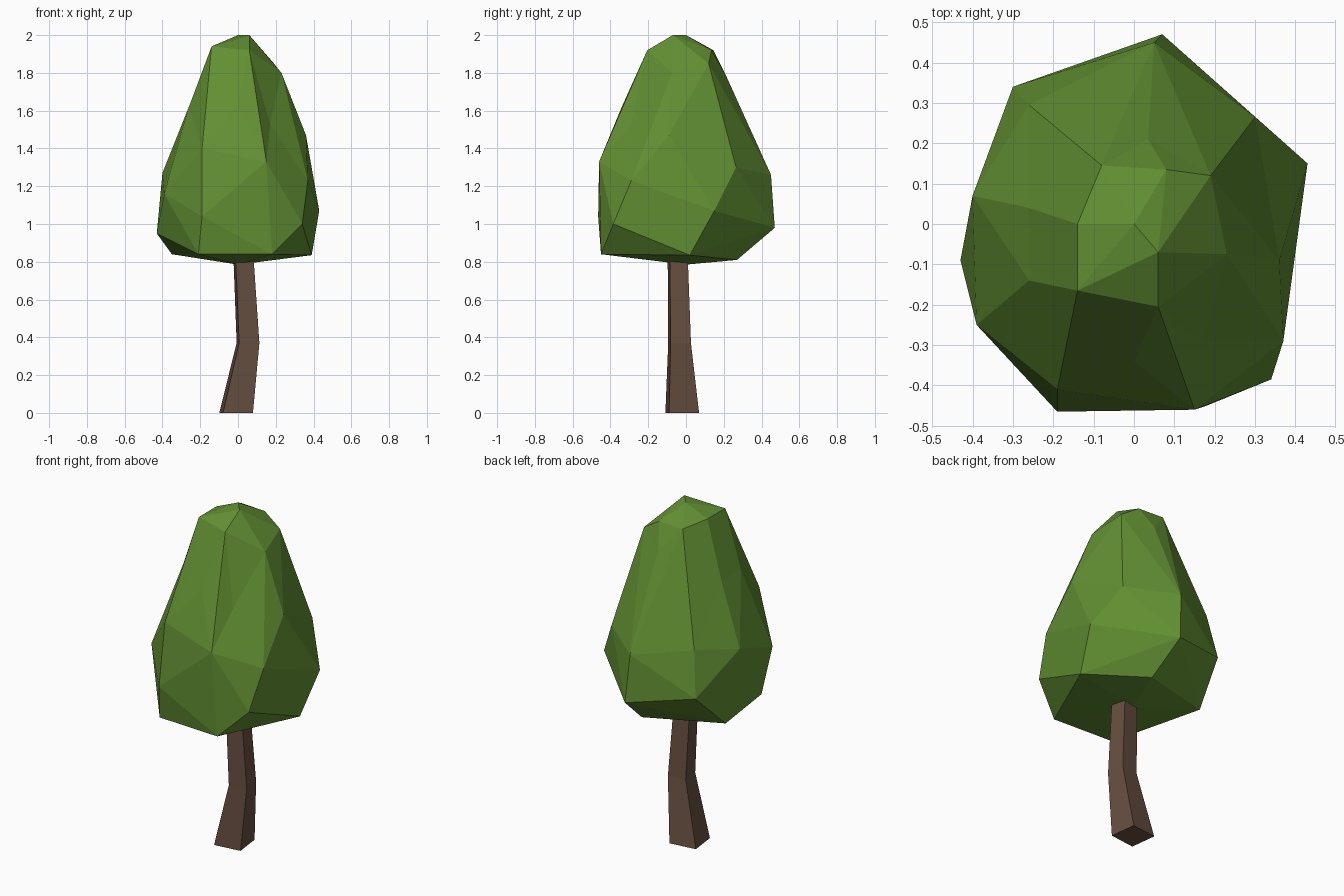
import bpy, bmesh, math
from mathutils import Vector

if "Cube" in bpy.data.objects:
    bpy.data.objects.remove(bpy.data.objects["Cube"])


def material(name, rgb):
    m = bpy.data.materials.new(name)
    m.diffuse_color = (*rgb, 1)
    m.use_nodes = True
    m.node_tree.nodes["Principled BSDF"].inputs["Base Color"].default_value = m.diffuse_color
    return m


def make_object(name, bm, mat):
    bmesh.ops.recalc_face_normals(bm, faces=bm.faces)
    me = bpy.data.meshes.new(name)
    bm.to_mesh(me)
    bm.free()
    me.materials.append(mat)
    ob = bpy.data.objects.new(name, me)
    bpy.context.collection.objects.link(ob)
    return ob


leaf = material("leaf green", (0.12, 0.275, 0.032))
bark = material("bark brown", (0.136, 0.078, 0.051))

# Trunk: bent, tapering four-sided post (centre x, y, z, half width)
sections = [(-0.01, -0.02, 0, 0.08), (0.053, -0.034, 0.37, 0.054), (0.026, -0.045, 0.88, 0.047)]
bm = bmesh.new()
rings = []
for x, y, z, h in sections:
    r = h * math.sqrt(2)
    angles = [math.radians(52 + 90 * i) for i in range(4)]
    rings.append([bm.verts.new((x + r * math.cos(a), y + r * math.sin(a), z)) for a in angles])
for lo, hi in zip(rings, rings[1:]):
    for i in range(4):
        j = (i + 1) % 4
        bm.faces.new((lo[i], lo[j], hi[j], hi[i]))
bm.faces.new(rings[0])
bm.faces.new(rings[-1])
make_object("trunk", bm, bark)

# Crown: faceted shell through a few hand-placed corners
corners = [
    # cap
    (0, 0, 2.0), (0.06, -0.07, 2.0), (0.08, 0.135, 1.92), (0.19, 0.12, 1.85),
    (-0.14, -0.165, 1.94), (-0.14, 0, 1.94), (-0.08, 0.145, 1.92), (0.06, -0.205, 1.92),
    # upper slope
    (0.23, -0.075, 1.8), (0.035, 0.21, 1.79), (-0.09, -0.29, 1.69), (-0.26, -0.14, 1.62),
    (-0.26, 0.04, 1.62), (0.0, -0.34, 1.62), (0.17, -0.29, 1.53), (0.36, -0.09, 1.47),
    # belly
    (-0.19, -0.41, 1.4), (0.15, -0.46, 1.33), (0.30, 0.265, 1.3), (-0.26, 0.295, 1.31),
    (-0.40, 0.07, 1.27), (0.05, 0.45, 1.26), (0.37, -0.29, 1.23), (-0.39, -0.25, 1.16),
    (0.43, 0.15, 1.07), (-0.30, 0.34, 1.05), (-0.19, -0.465, 1.04), (0.34, -0.385, 1.0),
    (0.07, 0.47, 0.98), (-0.43, -0.09, 0.95),
    # underside
    (-0.21, -0.43, 0.84), (0.18, -0.45, 0.84), (0.39, 0.02, 0.835), (-0.35, 0.13, 0.84),
    (0.10, 0.27, 0.81), (0, 0, 0.785),
]
centre, radii = Vector((0, 0, 1.39)), (0.44, 0.47, 0.62)
bm = bmesh.new()
true_position = {}
for c in corners:
    # puff slightly towards an ellipsoid so shallow dents survive the hull
    d = Vector(c) - centre
    n = Vector([d[i] / radii[i] for i in range(3)]).normalized()
    puffed = centre + d * 0.7 + Vector([n[i] * radii[i] for i in range(3)]) * 0.3
    true_position[bm.verts.new(puffed)] = Vector(c)
bmesh.ops.convex_hull(bm, input=bm.verts[:])
for v in bm.verts[:]:
    v.co = true_position[v]
    if not v.link_faces:
        bm.verts.remove(v)
make_object("crown", bm, leaf)
